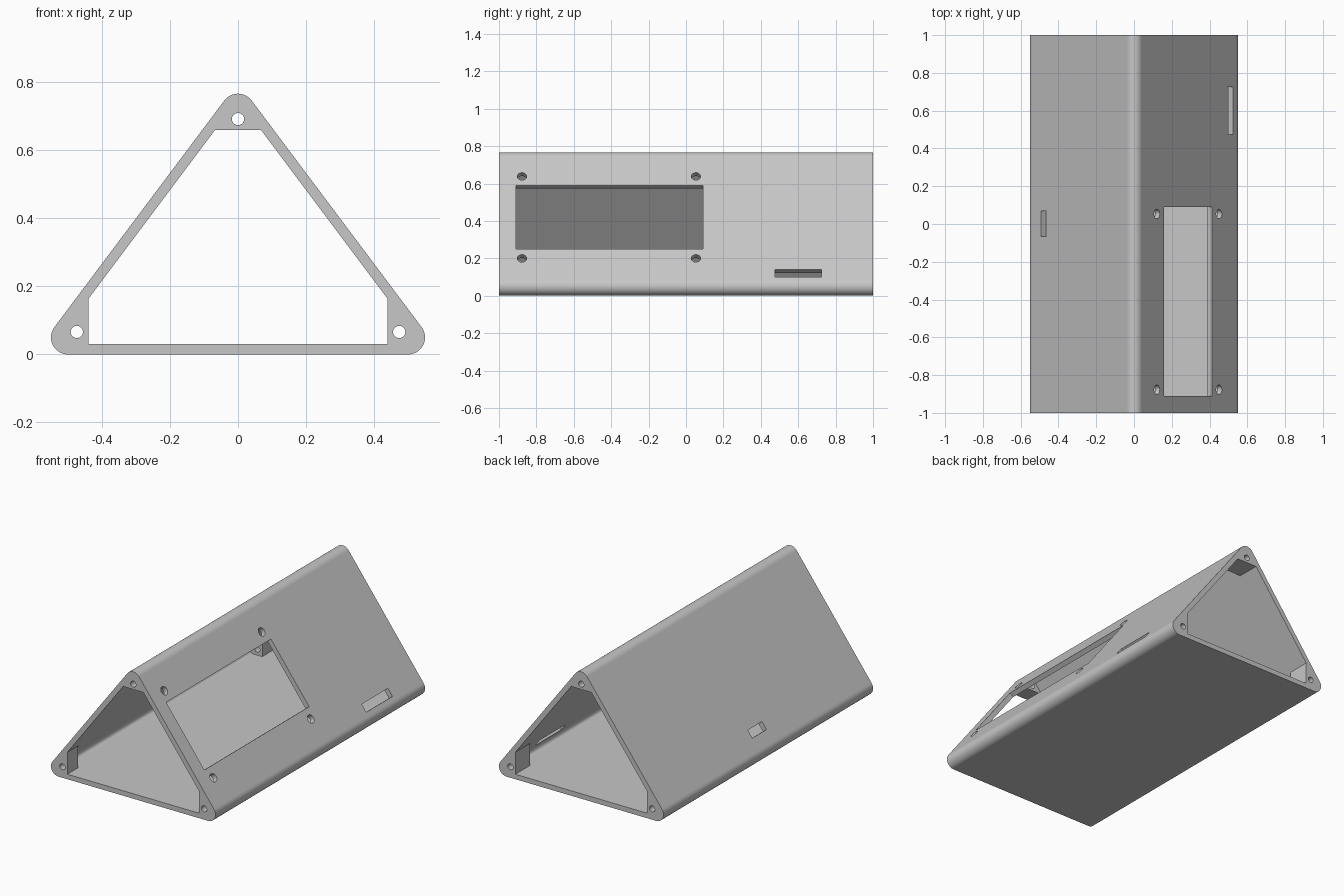
import bpy, bmesh, math
from mathutils import Matrix, Vector

if "Cube" in bpy.data.objects:
    bpy.data.objects.remove(bpy.data.objects["Cube"])

SLOPE = math.atan2(3, 4)            # tilt of the side walls' outward normal
CORNERS = [((-0.5, 0.05), math.pi - SLOPE, 1.5 * math.pi),
           ((0.5, 0.05), 1.5 * math.pi, 2 * math.pi + SLOPE),
           ((0.0, 0.05 + 2 / 3), SLOPE, math.pi - SLOPE)]
WALL = 0.03
SEGMENTS = 20

grey = bpy.data.materials.new("grey plastic")
grey.diffuse_color = (0.57, 0.57, 0.57, 1)
grey.use_nodes = True
grey.node_tree.nodes["Principled BSDF"].inputs["Base Color"].default_value = grey.diffuse_color


def arc(corner, radius):
    (cx, cz), a0, a1 = corner
    steps = [a0 + (a1 - a0) * i / SEGMENTS for i in range(SEGMENTS + 1)]
    return [(cx + radius * math.cos(a), cz + radius * math.sin(a)) for a in steps]


def ring(bm, points, y):
    return [bm.verts.new((x, y, z)) for x, z in points]


def bridge(bm, a, b):
    for i in range(len(a)):
        j = (i + 1) % len(a)
        bm.faces.new((a[i], a[j], b[j], b[i]))


def make_object(name, bm):
    bmesh.ops.recalc_face_normals(bm, faces=bm.faces[:])
    mesh = bpy.data.meshes.new(name)
    bm.to_mesh(mesh)
    bm.free()
    mesh.materials.append(grey)
    obj = bpy.data.objects.new(name, mesh)
    bpy.context.collection.objects.link(obj)
    return obj


# Outer rounded triangular prism
bm = bmesh.new()
outline = [p for c in CORNERS for p in arc(c, 0.05)]
front, back = ring(bm, outline, -1), ring(bm, outline, 1)
bridge(bm, front, back)
bm.faces.new(front)
bm.faces.new(back)
shell = make_object("triangular_case", bm)

# Cavity: full triangle in the middle, narrowed by corner blocks at both ends
inner = 0.45                        # inner side wall: 0.8 x + 0.6 z = inner
block_z = (inner - 0.8 * 0.44) / 0.6
block_x = (inner - 0.6 * 0.66) / 0.8
mouth = [[(-0.44, block_z), (-0.44, WALL)],
         [(0.44, WALL), (0.44, block_z)],
         [(block_x, 0.66), (-block_x, 0.66)]]
bm = bmesh.new()
rings = []
for y, end in ((-0.9, -1.1), (0.86, 1.1)):
    full, opening = [], []
    for corner, (a, b) in zip(CORNERS, mouth):
        part = ring(bm, [a] + arc(corner, 0.05 - WALL) + [b], y)
        bm.faces.new(part)          # inner end of the corner block
        full += part
        opening += [part[0], part[-1]]
    outer = ring(bm, [p for pair in mouth for p in pair], end)
    bridge(bm, opening, outer)
    bm.faces.new(outer)
    rings.append(full)
bridge(bm, *rings)
cutters = [make_object("cavity_cutter", bm)]


def cylinder(name, radius, depth, matrix):
    b = bmesh.new()
    bmesh.ops.create_cone(b, cap_ends=True, segments=28, radius1=radius,
                          radius2=radius, depth=depth, matrix=matrix)
    cutters.append(make_object(name, b))


def wall_matrix(side, y, z):
    """Frame on a sloping wall, local x pointing outward."""
    angle = SLOPE if side > 0 else math.pi - SLOPE
    x = side * (0.48 - 0.6 * z) / 0.8
    return Matrix.Translation((x, y, z)) @ Matrix.Rotation(-angle, 4, 'Y')


def wall_opening(name, side, y0, y1, z0, z1):
    b = bmesh.new()
    size = Matrix.Diagonal((0.1, y1 - y0, (z1 - z0) / 0.8, 1))
    bmesh.ops.create_cube(b, size=1, matrix=wall_matrix(
        side, (y0 + y1) / 2, (z0 + z1) / 2) @ size)
    cutters.append(make_object(name, b))


# End screw holes in the corner blocks
for x, z in ((-0.474, 0.066), (0.474, 0.066), (0, 0.692)):
    for y in (-1, 1):
        cylinder("end_hole_cutter", 0.018, 0.5, Matrix.Translation((x, y, z))
                 @ Matrix.Rotation(math.pi / 2, 4, 'X'))

# Display window with its four mounting holes
wall_opening("window_cutter", 1, -0.91, 0.09, 0.25, 0.59)
for y in (-0.877, 0.053):
    for z in (0.2, 0.638):
        cylinder("mount_hole_cutter", 0.025, 0.1, wall_matrix(1, y, z)
                 @ Matrix.Rotation(math.pi / 2, 4, 'Y'))

# Cable slots, one on each side wall
wall_opening("right_slot_cutter", 1, 0.475, 0.725, 0.10, 0.14)
wall_opening("left_slot_cutter", -1, -0.065, 0.07, 0.143, 0.183)

# Cut everything out of the shell
bpy.context.view_layer.objects.active = shell
shell.select_set(True)
for cutter in cutters:
    cutter.hide_render = True
    mod = shell.modifiers.new("cut", 'BOOLEAN')
    mod.operation = 'DIFFERENCE'
    mod.solver = 'EXACT'
    mod.object = cutter
    bpy.ops.object.modifier_apply(modifier=mod.name)
for cutter in cutters:
    bpy.data.objects.remove(cutter)

# Smooth rounded edges and holes, flat large walls
bpy.ops.object.shade_smooth_by_angle(angle=math.radians(30))
for poly in shell.data.polygons:
    if poly.area > 0.05:
        poly.use_smooth = False
